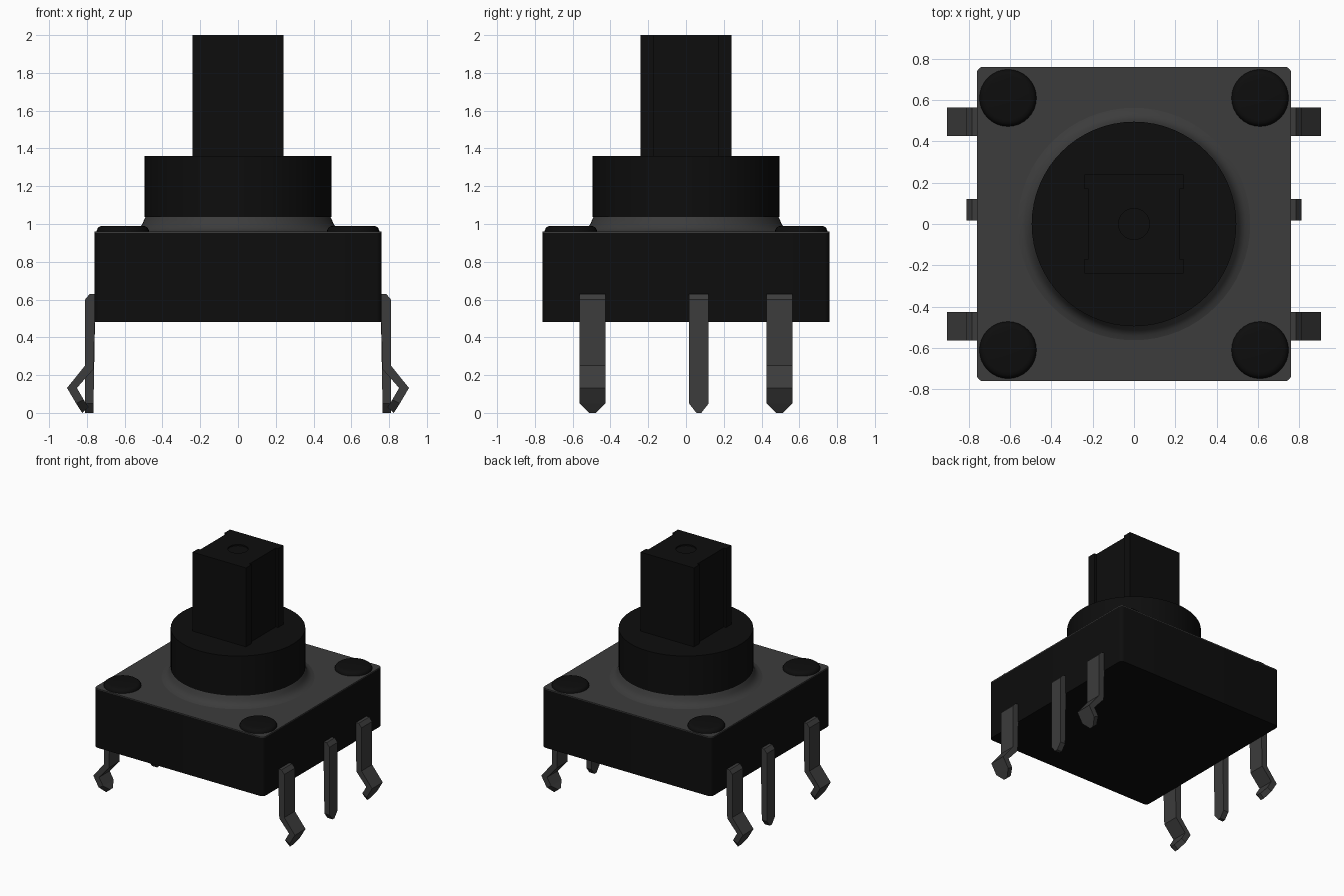
import bpy, bmesh, math
from mathutils import Vector

cube = bpy.data.objects.get("Cube")
if cube:
    bpy.data.objects.remove(cube, do_unlink=True)


def material(name, value):
    m = bpy.data.materials.new(name)
    m.use_nodes = True
    colour = (value, value, value, 1)
    m.diffuse_color = colour
    m.node_tree.nodes["Principled BSDF"].inputs["Base Color"].default_value = colour
    return m


BLACK = material("black plastic", 0.004)
GREY = material("grey metal", 0.045)


def finish(name, bm, mat, smooth=False):
    bmesh.ops.recalc_face_normals(bm, faces=bm.faces)
    mesh = bpy.data.meshes.new(name)
    bm.to_mesh(mesh)
    bm.free()
    mesh.materials.append(mat)
    ob = bpy.data.objects.new(name, mesh)
    bpy.context.collection.objects.link(ob)
    if smooth:
        bpy.ops.object.select_all(action="DESELECT")
        ob.select_set(True)
        bpy.context.view_layer.objects.active = ob
        bpy.ops.object.shade_smooth_by_angle(angle=math.radians(35))
    return ob


def loft(name, rings, mat, smooth=False):
    """Bridge equal-length rings of points and cap both ends."""
    bm = bmesh.new()
    loops = [[bm.verts.new(p) for p in ring] for ring in rings]
    n = len(loops[0])
    for a, b in zip(loops, loops[1:]):
        for i in range(n):
            j = (i + 1) % n
            bm.faces.new((a[i], a[j], b[j], b[i]))
    bm.faces.new(loops[0])
    bm.faces.new(loops[-1])
    return finish(name, bm, mat, smooth)


def prism(name, outline, z0, z1, mat, smooth=False):
    return loft(name, [[(x, y, z) for x, y in outline] for z in (z0, z1)], mat, smooth)


def turned(name, profile, mat, centre=(0, 0), sides=64):
    """Round part from (radius, height) pairs."""
    angles = [math.tau * i / sides for i in range(sides)]
    rings = [[(centre[0] + r * math.cos(a), centre[1] + r * math.sin(a), z)
              for a in angles] for r, z in profile]
    return loft(name, rings, mat, True)


def rounded_square(half, radius, steps=5):
    points = []
    for quarter in range(4):
        mid = math.pi / 4 + quarter * math.pi / 2
        cx = math.copysign(half - radius, math.cos(mid))
        cy = math.copysign(half - radius, math.sin(mid))
        for s in range(steps + 1):
            a = (quarter + s / steps) * math.pi / 2
            points.append((cx + radius * math.cos(a), cy + radius * math.sin(a)))
    return points


# Housing and its metal cover plate
square = rounded_square(0.76, 0.03)
prism("housing", square, 0.48, 0.952, BLACK, True)
prism("cover_plate", square, 0.952, 0.96, GREY, True)

# Flared collar pressed out of the cover
turned("cover_collar", [(0.57, 0.958), (0.54, 0.966), (0.52, 0.98),
                        (0.506, 1.0), (0.498, 1.02), (0.488, 1.042)], GREY)

# Four rounded rivet heads
for sx, side in ((1, "left"), (-1, "right")):
    for sy, end in ((-1, "front"), (1, "back")):
        turned(f"rivet_{end}_{side}", [(0.138, 0.95), (0.138, 0.966), (0.132, 0.979),
                                       (0.122, 0.987), (0.108, 0.99)],
               BLACK, (sx * 0.61, sy * 0.61), 32)

# Round plunger
turned("plunger", [(0.495, 1.038), (0.495, 1.36)], BLACK)

# Square stem with a shallow groove down each side and a dimple on top
half, groove, floor = 0.24, 0.17, 0.22
quarter = [(half, -half), (half, -groove), (floor, -groove),
           (floor, groove), (half, groove), (half, half)]
stem = prism("stem", quarter + [(-x, -y) for x, y in quarter], 1.35, 2.0, BLACK)
cutter = turned("dimple_cutter", [(0.075, 1.99), (0.075, 2.1)], BLACK, sides=32)
cutter.hide_render = True
cutter.hide_set(True)
cut = stem.modifiers.new("dimple", "BOOLEAN")
cut.operation = "DIFFERENCE"
cut.solver = "EXACT"
cut.object = cutter
bpy.context.view_layer.objects.active = stem
bpy.ops.object.modifier_apply(modifier=cut.name)
bpy.data.objects.remove(cutter, do_unlink=True)


# Pins: each section is inner x, z, outer x, z and a share of the width
TOP = [(0.755, 0.63, 0.785, 0.63, 1), (0.755, 0.6, 0.81, 0.6, 1)]
STRAIGHT = TOP + [(0.765, 0.05, 0.81, 0.05, 1), (0.765, 0, 0.81, 0, 0.25)]
HOOKED = TOP + [(0.765, 0.232, 0.81, 0.25, 1), (0.853, 0.132, 0.905, 0.132, 1),
                (0.817, 0.07, 0.857, 0.05, 1), (0.79, 0.03, 0.825, 0, 0.25)]


def pin(name, sections, y, half_width, side):
    rings = []
    for xi, zi, xo, zo, share in sections:
        w = half_width * share
        rings.append([(side * xi, y - w, zi), (side * xo, y - w, zo),
                      (side * xo, y + w, zo), (side * xi, y + w, zi)])
    loft(name, rings, GREY)


for sx, side in ((1, "left"), (-1, "right")):
    pin(f"front_pin_{side}", HOOKED, -0.495, 0.068, sx)
    pin(f"middle_pin_{side}", STRAIGHT, 0.068, 0.052, sx)
    pin(f"back_pin_{side}", HOOKED, 0.495, 0.068, sx)
